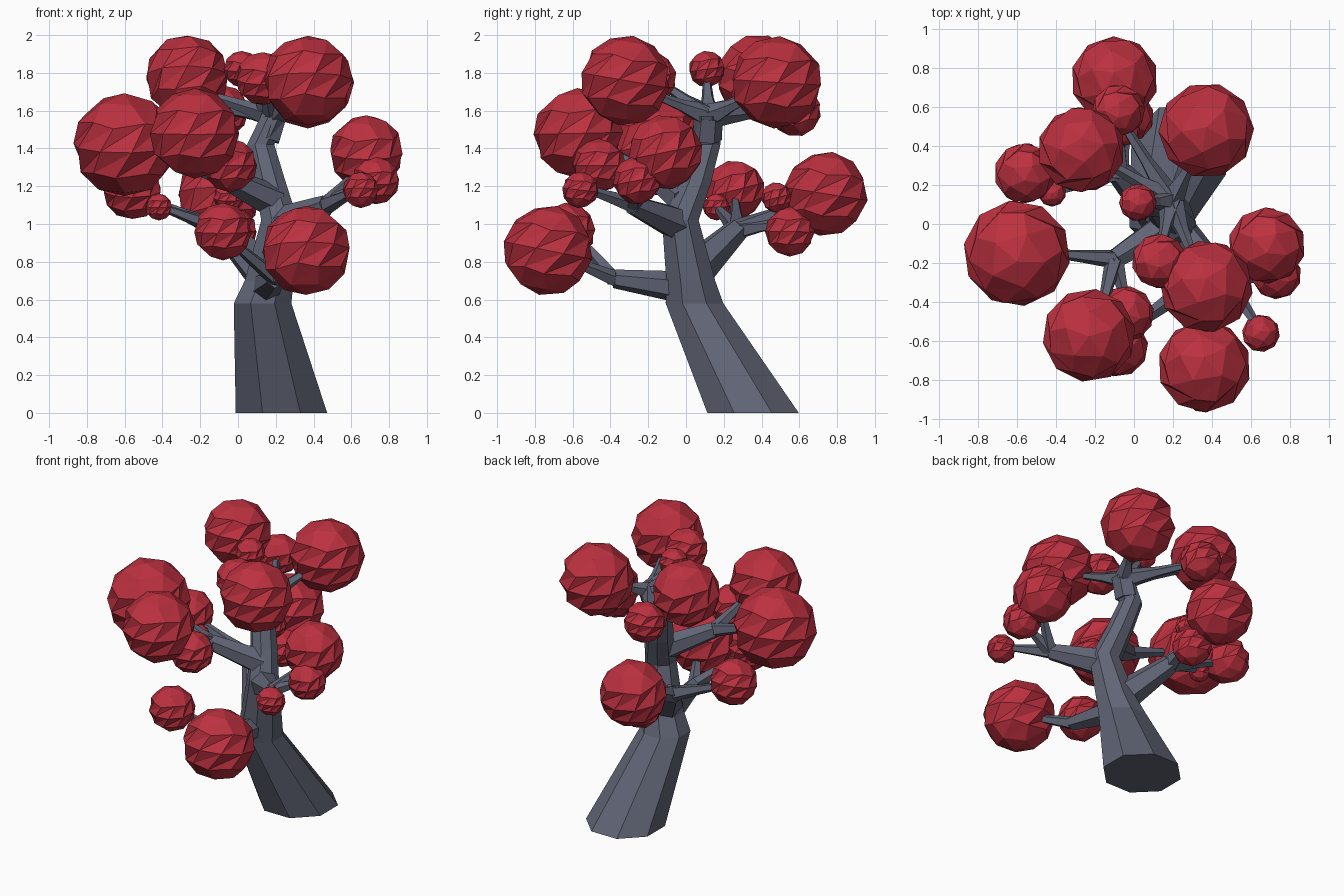
import bpy, bmesh, math, random
from mathutils import Vector, Matrix

random.seed(4)


def material(name, color):
    m = bpy.data.materials.new(name)
    m.diffuse_color = color
    return m


bark = material("bark", (0.12, 0.13, 0.18, 1))
leaf = material("leaf_red", (0.50, 0.03, 0.05, 1))


def finish(bm, name, mat):
    bmesh.ops.recalc_face_normals(bm, faces=bm.faces)
    me = bpy.data.meshes.new(name)
    bm.to_mesh(me)
    bm.free()
    me.materials.append(mat)
    ob = bpy.data.objects.new(name, me)
    bpy.context.collection.objects.link(ob)
    return ob


def limb(name, path, sides, level_ends=False):
    """Faceted tube through (x, y, z, radius) points."""
    bm = bmesh.new()
    pts = [Vector(p[:3]) for p in path]
    rings = []
    for i, p in enumerate(pts):
        d = (pts[min(i + 1, len(pts) - 1)] - pts[max(i - 1, 0)]).normalized()
        if level_ends:
            d = Vector((0, 0, 1))
        q = Vector((0, 0, 1)).rotation_difference(d)
        ring = []
        for k in range(sides):
            a = 2 * math.pi * (k + 0.5) / sides
            ring.append(bm.verts.new(p + q @ Vector((math.cos(a), math.sin(a), 0)) * path[i][3]))
        rings.append(ring)
    for r0, r1 in zip(rings, rings[1:]):
        for k in range(sides):
            n = (k + 1) % sides
            bm.faces.new((r0[k], r0[n], r1[n], r1[k]))
    bm.faces.new(rings[0])
    bm.faces.new(rings[-1])
    return finish(bm, name, bark)


def puff(name, x, y, z, r):
    """Icosphere twisted about its axis, giving slanted pleats."""
    bm = bmesh.new()
    bmesh.ops.create_icosphere(bm, subdivisions=2, radius=r)
    for v in bm.verts:
        v.co = Matrix.Rotation(v.co.z / r * 1.25, 3, 'Z') @ v.co
    tilt = Matrix.Rotation(random.uniform(-0.3, 0.3), 3, 'X') @ Matrix.Rotation(random.uniform(0, 6.28), 3, 'Z')
    for v in bm.verts:
        v.co = tilt @ v.co * 1.02 + Vector((x, y, z))
    return finish(bm, name, leaf)


# Leaning trunk
limb("trunk", [(0.23, 0.355, 0, 0.262), (0.13, 0.045, 0.58, 0.165), (0.165, 0.025, 0.70, 0.14),
               (0.22, -0.03, 1.02, 0.105), (0.17, 0.05, 1.22, 0.09), (0.12, 0.11, 1.42, 0.078),
               (0.19, 0.11, 1.57, 0.075)], 8, True)

# Main branches, each followed by the twigs that fork from its tip
branches = {
    "low_front": ([(0.14, 0.02, 0.66, 0.09), (0.20, -0.38, 0.71, 0.05)],
                  [(0.34, -0.62, 0.81), (-0.05, -0.56, 0.92)]),
    "low_back": ([(0.14, 0.03, 0.74, 0.11), (-0.08, 0.27, 0.97, 0.065)],
                 [(-0.08, 0.62, 1.12), (-0.50, 0.26, 1.14), (-0.38, 0.17, 1.08), (-0.03, 0.5, 1.0)]),
    "right": ([(0.21, -0.02, 0.99, 0.10), (0.47, -0.28, 1.10, 0.055)],
              [(0.63, -0.52, 1.18), (0.64, -0.16, 1.28), (0.68, -0.27, 1.21)]),
    "left": ([(0.19, 0.00, 1.12, 0.09), (-0.10, -0.18, 1.26, 0.055)],
             [(-0.42, -0.15, 1.37), (-0.17, -0.45, 1.41), (-0.04, -0.40, 1.28), (-0.09, -0.35, 1.08)]),
    "crown": ([(0.15, 0.11, 1.45, 0.08), (0.19, 0.12, 1.57, 0.075)],
              [(0.32, 0.36, 1.68), (0.30, -0.16, 1.68), (0.04, 0.11, 1.77),
               (-0.15, 0.32, 1.68), (-0.06, 0.52, 1.60), (0.14, -0.12, 1.74)]),
}
branches["left"][1].pop()
for name, (path, tips) in branches.items():
    limb(name + "_branch", path, 6)
    start = Vector(path[-1][:3])
    for i, t in enumerate(tips):
        mid = start.lerp(Vector(t), 0.5)
        limb(f"{name}_twig_{i}", [(*start, path[-1][3] * 0.9), (*mid, 0.034), (*t, 0.022)], 5)

# Foliage balls: x, y, z, radius
balls = [
    (-0.10, 0.74, 1.16, 0.22), (0.37, 0.48, 1.75, 0.24), (-0.27, 0.38, 1.78, 0.22),
    (-0.56, 0.26, 1.18, 0.155), (-0.60, -0.15, 1.42, 0.27), (-0.23, -0.57, 1.48, 0.235),
    (0.36, -0.73, 0.86, 0.235), (0.37, -0.32, 1.76, 0.235), (0.68, -0.11, 1.38, 0.195),
    (0.73, -0.26, 1.23, 0.125), (0.65, -0.56, 1.18, 0.095), (0.02, 0.11, 1.82, 0.095),
    (0.13, -0.19, 1.77, 0.14), (-0.08, -0.63, 0.96, 0.15), (-0.04, -0.46, 1.31, 0.14),
    (-0.03, 0.55, 0.96, 0.13), (-0.08, 0.58, 1.60, 0.135), (-0.42, 0.16, 1.09, 0.07),
    (-0.05, 0.48, 1.14, 0.08),
]
for i, b in enumerate(balls):
    puff(f"foliage_{i:02d}", *b)
